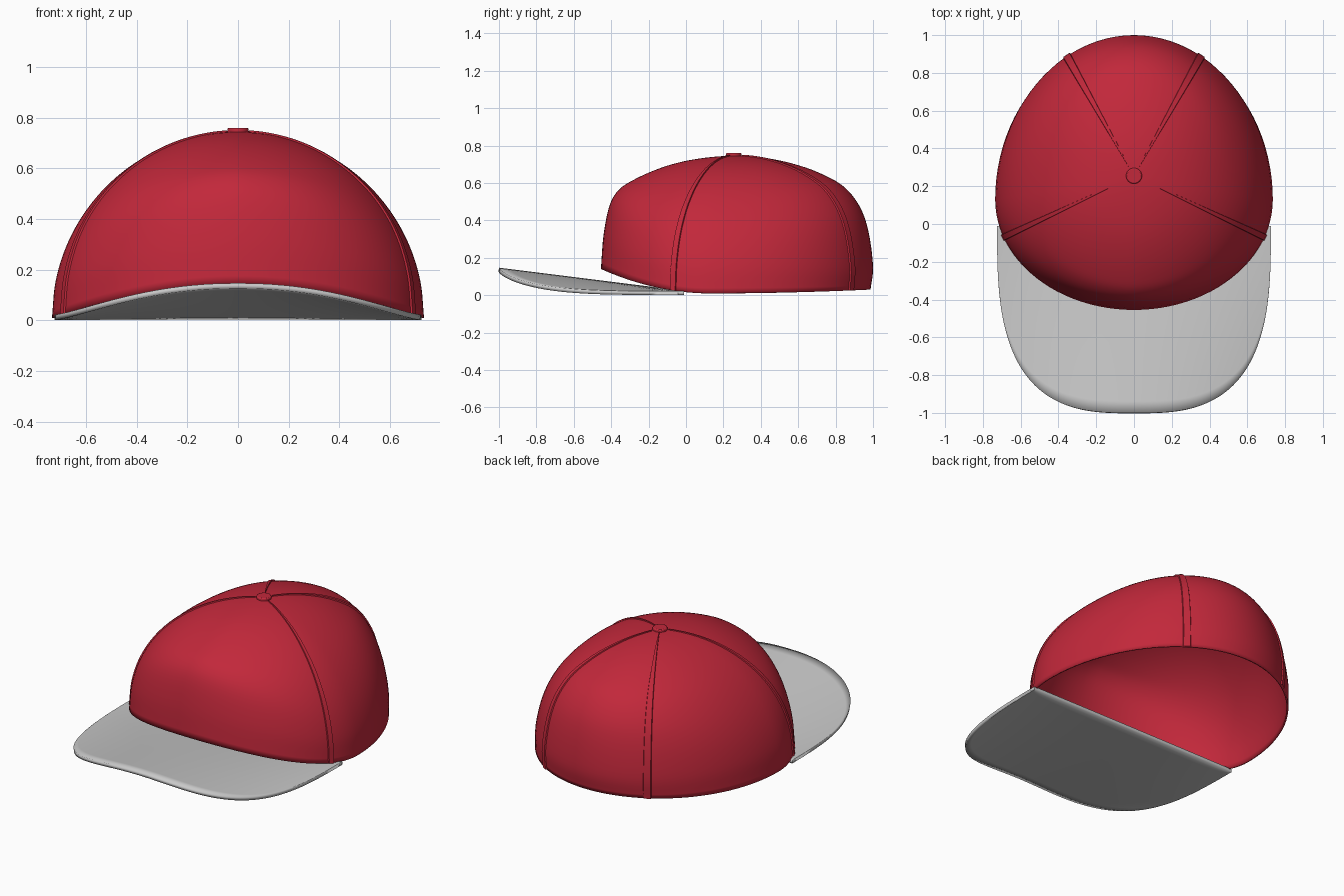
import bpy, math
from mathutils import Vector

if "Cube" in bpy.data.objects:
    bpy.data.objects.remove(bpy.data.objects["Cube"])


def material(name, rgb):
    m = bpy.data.materials.new(name)
    m.diffuse_color = (*rgb, 1)
    m.use_nodes = True
    m.node_tree.nodes["Principled BSDF"].inputs["Base Color"].default_value = m.diffuse_color
    return m


RED = material("red cloth", (0.54, 0.021, 0.043))
GREY = material("light grey", (0.58, 0.58, 0.58))
APEX = Vector((0, 0.255, 0))
TOP = 0.745

# Crown profiles from apex to rim: (fraction outward, fraction of height)
FRONT = [(0, 1), (.2, .985), (.40, .945), (.58, .88), (.75, .79),
         (.865, .70), (.935, .56), (.98, .30), (1, 0)]
SIDE = [(math.sin(i * math.pi / 16), math.cos(i * math.pi / 16)) for i in range(9)]
BACK = [(0, 1), (.22, .985), (.43, .94), (.62, .87), (.79, .77),
        (.905, .62), (.968, .43), (1, .17), (.982, 0)]


def sample(profile, t):
    """Smooth (Catmull-Rom) point on a profile, t from 0 to 1."""
    pts = [Vector(p) for p in profile]
    pts = [Vector((-pts[1].x, pts[1].y))] + pts + [2 * pts[-1] - pts[-2]]
    i = min(int(t * 8), 7)
    f = t * 8 - i
    a, b, c, d = pts[i:i + 4]
    return 0.5 * (2 * b + (c - a) * f + (2 * a - 5 * b + 4 * c - d) * f ** 2
                  + (3 * b - a - 3 * c + d) * f ** 3)


def crown_point(t, a, lift=0.0):
    """Point on the crown at outward parameter t and angle a."""
    s = math.sin(a)
    front, back = max(0, -s) ** 2, max(0, s) ** 2
    rim = Vector((0.735 * math.cos(a), 0.13 + (0.87 if s > 0 else 0.585) * s, 0))
    rim_z = 0.01 + 0.13 * front + 0.02 * back
    fw = front * (1 - 0.3 * abs(math.cos(a)))   # slight ridge at centre front
    q = (sample(FRONT, t) * fw + sample(BACK, t) * back
         + sample(SIDE, t) * (1 - fw - back))
    p = APEX.lerp(rim, q.x)
    p.z = rim_z + (TOP - rim_z) * q.y
    return p + (p - Vector((0, 0.2, 0))).normalized() * lift


def grid(name, rows, mat, thickness=0, closed=False):
    """Smooth sheet through rows of points, with optional thickness."""
    n = len(rows[0])
    faces = [(i * n + j, (i + 1) * n + j, (i + 1) * n + (j + 1) % n, i * n + (j + 1) % n)
             for i in range(len(rows) - 1) for j in range(n if closed else n - 1)]
    me = bpy.data.meshes.new(name)
    me.from_pydata([p for r in rows for p in r], [], faces)
    me.materials.append(mat)
    ob = bpy.data.objects.new(name, me)
    bpy.context.collection.objects.link(ob)
    if thickness:
        mod = ob.modifiers.new("thickness", 'SOLIDIFY')
        mod.thickness = thickness
        mod.offset = -1
    for o in bpy.context.selected_objects:
        o.select_set(False)
    ob.select_set(True)
    bpy.context.view_layer.objects.active = ob
    bpy.ops.object.shade_smooth_by_angle(angle=math.radians(35))
    return ob


# Crown shell
grid("crown", [[crown_point(0.01 + 0.99 * i / 40, j * math.tau / 96) for j in range(96)]
               for i in range(41)], RED, 0.01, closed=True)

# Four raised seam bands
D = 0.032
for k, deg in enumerate((-20, 61, 119, 200)):
    band = [(-D, -.004), (-.8 * D, .007), (.8 * D, .007), (D, -.004)]
    grid(f"seam_{k + 1}", [[crown_point(0.04 + 0.96 * i / 40, math.radians(deg) + da, h)
                            for da, h in band] for i in range(41)], RED)

# Button on top
bpy.ops.mesh.primitive_cylinder_add(vertices=32, radius=0.042, depth=0.03,
                                    location=(0, APEX.y, 0.745))
button = bpy.context.object
button.name = "button"
button.data.materials.append(RED)
bev = button.modifiers.new("round", 'BEVEL')
bev.width, bev.segments = 0.006, 2
bpy.ops.object.shade_smooth_by_angle(angle=math.radians(35))


# Brim: straight back edge, rounded front, bowed more towards the front
def brim_point(v, a):
    c, s = math.cos(a), math.sin(a)
    x = -0.725 * math.copysign(abs(c) ** (2 / 3), c)
    y = -0.01 - 0.99 * max(s, 0) ** (2 / 3) * v
    return Vector((x, y, 0.022 - 0.125 * y * (1 - (x / 0.725) ** 2)))


grid("brim", [[brim_point(i / 16, math.pi * (0.002 + 0.996 * j / 80)) for j in range(81)]
              for i in range(17)], GREY, 0.021)
